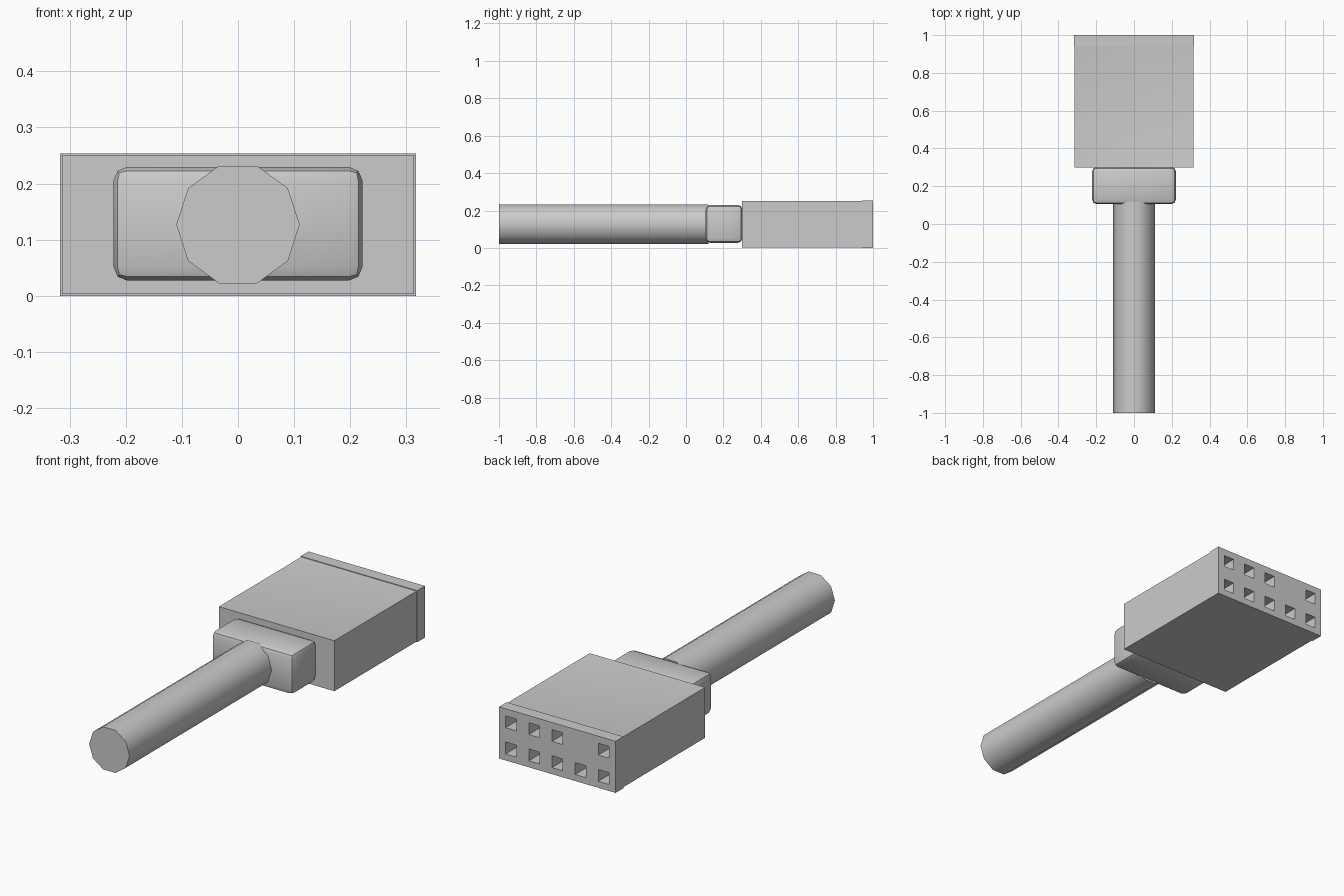
import bpy, bmesh, math

if "Cube" in bpy.data.objects:
    bpy.data.objects.remove(bpy.data.objects["Cube"])


def box(name, lo, hi):
    """Axis-aligned box between two corners."""
    bm = bmesh.new()
    bmesh.ops.create_cube(bm, size=1)
    for v in bm.verts:
        v.co = [(a + b) / 2 + c * (b - a) for a, b, c in zip(lo, hi, v.co)]
    me = bpy.data.meshes.new(name)
    bm.to_mesh(me)
    bm.free()
    ob = bpy.data.objects.new(name, me)
    bpy.context.collection.objects.link(ob)
    return ob


def activate(ob):
    bpy.ops.object.select_all(action='DESELECT')
    ob.select_set(True)
    bpy.context.view_layer.objects.active = ob


def finish(ob, angle=40):
    """Apply all modifiers and smooth the shallow edges."""
    activate(ob)
    for m in list(ob.modifiers):
        bpy.ops.object.modifier_apply(modifier=m.name)
    bpy.ops.object.shade_smooth_by_angle(angle=math.radians(angle))


def bevel(ob, width, segments):
    m = ob.modifiers.new("bevel", 'BEVEL')
    m.width, m.segments, m.limit_method = width, segments, 'ANGLE'


MID = 0.127

# Cable: ten-sided cylinder running into the strain relief
bpy.ops.mesh.primitive_cylinder_add(vertices=10, radius=0.11, depth=1.12)
cable = bpy.context.object
cable.name = "cable"
for v in cable.data.vertices:
    x, y, z = v.co
    v.co = (y, z - 0.44, x + MID)
finish(cable)

# Strain relief block with two-step rounded edges
relief = box("strain_relief", (-0.222, 0.105, 0.027), (0.222, 0.302, 0.23))
bevel(relief, 0.025, 2)
finish(relief)

# Connector housing with a shallow sunken panel on top
housing = box("housing", (-0.314, 0.30, 0.003), (0.314, 0.942, 0.251))
bm = bmesh.new()
bm.from_mesh(housing.data)
top = max(bm.faces, key=lambda f: f.calc_center_median().z)
bmesh.ops.inset_region(bm, faces=[top], thickness=0.045, depth=-0.005)
bm.to_mesh(housing.data)
bm.free()

# Slightly larger end plate around the sockets
end_plate = box("end_plate", (-0.317, 0.94, 0.0), (0.317, 1.0, 0.254))

# Socket holes: two rows of five, one position blocked as a key
holes = []
for row, z in enumerate((0.061, 0.19)):
    for col in range(-2, 3):
        if row == 1 and col == -1:
            continue
        x = col * 0.126
        holes.append(box("socket_cutter", (x - 0.029, 0.88, z - 0.029),
                         (x + 0.029, 1.05, z + 0.029)))
activate(holes[0])
for h in holes:
    h.select_set(True)
bpy.ops.object.join()
cutter = bpy.context.object
cutter.hide_render = True
for part in (housing, end_plate):
    m = part.modifiers.new("sockets", 'BOOLEAN')
    m.operation, m.object, m.solver = 'DIFFERENCE', cutter, 'EXACT'
    finish(part)
bpy.data.objects.remove(cutter)
